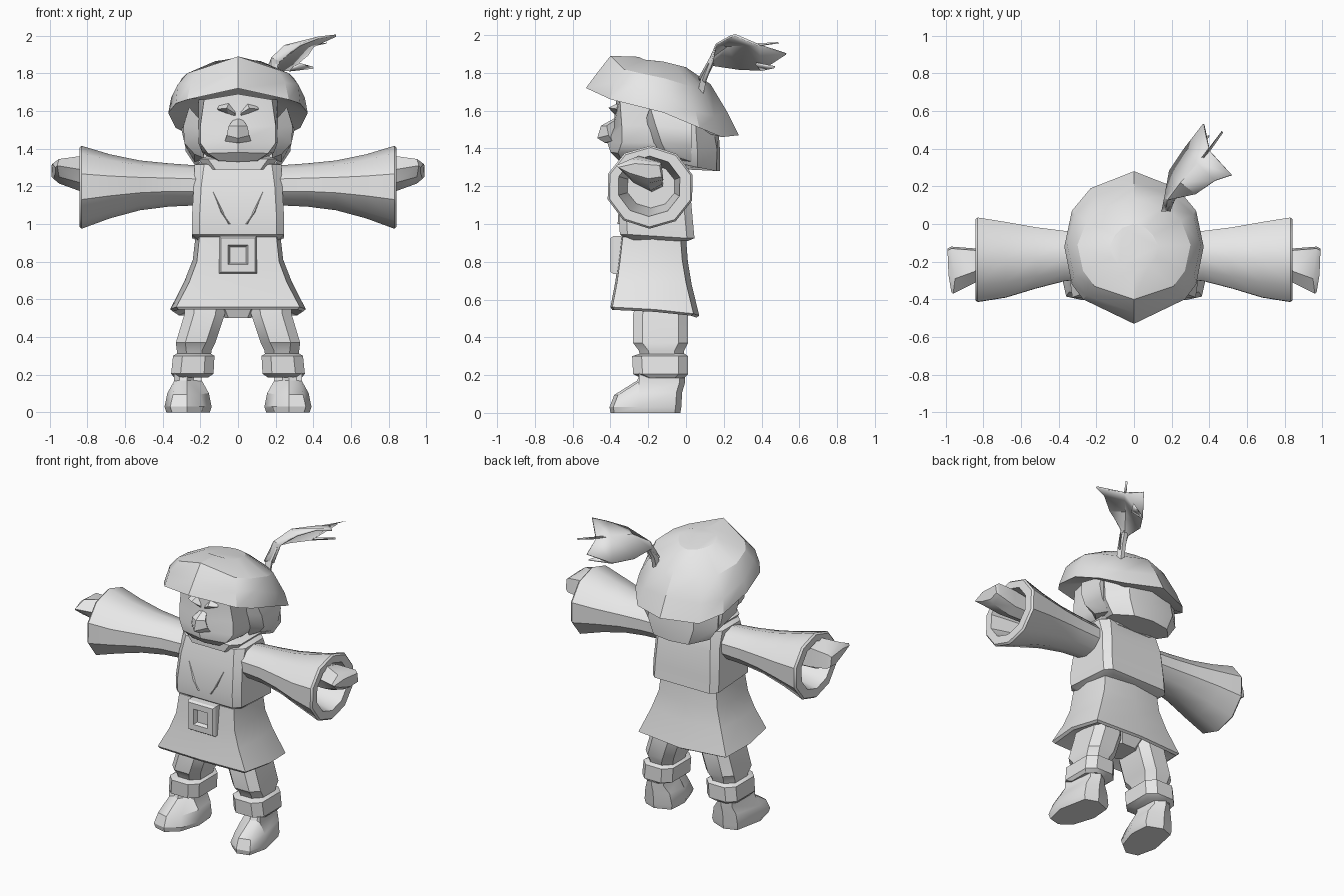
import bpy, bmesh, math
from mathutils import Vector

grey = bpy.data.materials.new("light_grey")
grey.diffuse_color = (0.8, 0.8, 0.8, 1)


def finish(name, bm, angle=32):
    bmesh.ops.recalc_face_normals(bm, faces=bm.faces)
    me = bpy.data.meshes.new(name)
    bm.to_mesh(me)
    bm.free()
    me.materials.append(grey)
    me.shade_smooth()
    me.set_sharp_from_angle(angle=math.radians(angle))
    ob = bpy.data.objects.new(name, me)
    bpy.context.collection.objects.link(ob)
    return ob


def loft(name, rings, caps=(True, True), angle=32):
    """Skin equal-length closed rings into a shell."""
    bm = bmesh.new()
    vs = [[bm.verts.new(p) for p in r] for r in rings]
    n = len(vs[0])
    for a, b in zip(vs, vs[1:]):
        for i in range(n):
            j = (i + 1) % n
            bm.faces.new((a[i], a[j], b[j], b[i]))
    if caps[0]:
        bm.faces.new(vs[0])
    if caps[1]:
        bm.faces.new(vs[-1])
    return finish(name, bm, angle)


def sym(half):
    """Complete a front-to-back half outline across x = 0."""
    return half + [(-x, y, z) for x, y, z in reversed(half) if x > 1e-6]


def block(hx, y0, y1, z, bevel=0.05, z_back=None):
    """Chamfered rectangular ring, optionally sloping towards the back."""
    zb = z if z_back is None else z_back
    return sym([(0, y0, z), (hx - bevel, y0, z), (hx, y0 + bevel, z),
                (hx, y1 - bevel, zb), (hx - bevel, y1, zb), (0, y1, zb)])


def leg_ring(x0, x1, y0, y1, z, c=0.05):
    return [(x0 + c, y0, z), (x1 - c, y0, z), (x1, y0 + c, z), (x1, y1 - c, z),
            (x1 - c, y1, z), (x0 + c, y1, z), (x0, y1 - c, z), (x0, y0 + c, z)]


def mirrored(ob):
    m = ob.modifiers.new("mirror", 'MIRROR')
    m.use_mirror_merge = False
    return ob


# Hat: tilted rim, slanted crown, hollow underside
rim = sym([(0, -.53, 1.72), (.27, -.40, 1.66), (.33, -.32, 1.64), (.37, -.12, 1.59),
           (.33, .07, 1.51), (.23, .19, 1.46), (0, .28, 1.47)])
shoulder = sym([(0, -.47, 1.80), (.25, -.38, 1.75), (.32, -.27, 1.74), (.355, -.11, 1.67),
                (.315, .05, 1.60), (.21, .15, 1.57), (0, .22, 1.59)])
crown = sym([(0, -.40, 1.89), (.21, -.33, 1.82), (.27, -.25, 1.80), (.30, -.11, 1.77),
             (.25, .02, 1.73), (.16, .09, 1.72), (0, .13, 1.74)])
top = sym([(0, -.25, 1.885), (.08, -.22, 1.87), (.12, -.18, 1.865), (.13, -.12, 1.86),
           (.10, -.06, 1.845), (.06, -.02, 1.835), (0, 0, 1.83)])
inner = [(x * .62, (y + .12) * .62 - .12, z + .03) for x, y, z in rim]
loft("hat", [inner, rim, shoulder, crown, top], angle=28)

# Head with a bulging muzzle, then hair wrapping the back
loft("head", [
    sym([(0, -.35, 1.33), (.10, -.34, 1.335), (.13, -.2, 1.335), (.12, -.05, 1.335), (0, -.02, 1.335)]),
    sym([(0, -.40, 1.38), (.16, -.36, 1.375), (.19, -.2, 1.38), (.18, -.02, 1.38), (0, .02, 1.38)]),
    sym([(0, -.42, 1.44), (.20, -.34, 1.43), (.21, -.2, 1.43), (.2, 0, 1.43), (0, .03, 1.43)]),
    sym([(0, -.385, 1.51), (.20, -.34, 1.52), (.21, -.2, 1.52), (.2, 0, 1.52), (0, .03, 1.52)]),
    sym([(0, -.365, 1.69), (.18, -.35, 1.66), (.21, -.2, 1.66), (.2, 0, 1.6), (0, .03, 1.6)])])
mirrored(loft("side_hair", [
    [(.18, -.22, 1.53), (.26, -.19, 1.62), (.28, .03, 1.56), (.18, .03, 1.56)],
    [(.19, -.20, 1.50), (.29, -.16, 1.52), (.30, .03, 1.50), (.18, .03, 1.50)],
    [(.19, -.18, 1.43), (.285, -.13, 1.43), (.28, .03, 1.41), (.18, .03, 1.41)],
    [(.18, -.14, 1.35), (.23, -.10, 1.37), (.23, .03, 1.33), (.18, .03, 1.33)]]))
loft("back_hair", [
    sym([(0, -.03, 1.29), (.20, -.03, 1.32), (.22, .06, 1.30), (.13, .16, 1.28), (0, .18, 1.28)]),
    sym([(0, -.03, 1.38), (.24, -.03, 1.38), (.28, .06, 1.39), (.17, .165, 1.39), (0, .18, 1.39)]),
    sym([(0, -.03, 1.56), (.24, -.03, 1.56), (.28, .05, 1.54), (.16, .14, 1.53), (0, .17, 1.53)])])

# Nose wedge, bridge and brows
loft("nose", [
    sym([(0, -.36, 1.57), (.02, -.36, 1.56), (0, -.33, 1.56)]),
    sym([(0, -.45, 1.52), (.05, -.42, 1.52), (0, -.33, 1.52)]),
    sym([(0, -.47, 1.455), (.06, -.41, 1.47), (0, -.33, 1.46)]),
    sym([(0, -.43, 1.43), (.07, -.39, 1.44), (0, -.33, 1.43)])], angle=15)
mirrored(loft("brow", [
    [(.01, -.37, 1.57), (.02, -.385, 1.59), (.01, -.36, 1.60)],
    [(.05, -.37, 1.585), (.06, -.41, 1.615), (.05, -.36, 1.64)],
    [(.10, -.34, 1.60), (.11, -.375, 1.61), (.10, -.35, 1.63)]], angle=15))

# Collar, tunic and flared skirt
loft("collar", [block(.17, -.32, .0, 1.29), block(.21, -.32, .03, 1.345), block(.16, -.28, 0, 1.36)])
loft("tunic", [
    block(.21, -.31, .01, .91, .04), block(.245, -.35, .045, .945, .04, .925),
    block(.245, -.355, .035, 1.03, .04), block(.235, -.33, .02, 1.2, .04),
    block(.23, -.30, -.01, 1.315, .05), block(.17, -.26, -.03, 1.335, .05)])


def skirt_ring(hx, y0, y1, zf, zb):
    return sym([(0, y0, zf), (hx * .91, y0 + .01, zf), (hx, (y0 + y1) / 2, (zf + zb) / 2 + .01),
                (hx * .91, y1 - .03, zb + .01), (0, y1, zb)])


loft("skirt", [
    skirt_ring(.18, -.28, .0, .60, .57), skirt_ring(.345, -.39, .055, .545, .505),
    skirt_ring(.36, -.40, .07, .56, .515), skirt_ring(.285, -.375, .03, .69, .68),
    skirt_ring(.24, -.36, .01, .80, .80), skirt_ring(.225, -.345, 0, .93, .93)])
mirrored(loft("tunic_crease", [
    [(.03, -.335, 1.0), (.045, -.362, 1.0), (.065, -.335, 1.0)],
    [(.06, -.335, 1.06), (.085, -.358, 1.06), (.10, -.335, 1.06)],
    [(.13, -.33, 1.17), (.132, -.335, 1.17), (.134, -.33, 1.17)]], angle=15))


# Belt buckle with a raised frame and recessed middle
def square(h, y, z=.836):
    return [(-h, y, z - h), (h, y, z - h), (h, y, z + h), (-h, y, z + h)]


loft("buckle", [square(.10, -.33), square(.10, -.385), square(.09, -.40),
                square(.052, -.40), square(.042, -.375)], angle=20)


# Wide sleeves with hollow cuffs
def sleeve_ring(x, ry, rz, cy, cz, n=10):
    return [(x, cy + ry * math.cos(2 * math.pi * i / n + .3),
             cz + rz * math.sin(2 * math.pi * i / n + .3)) for i in range(n)]


mirrored(loft("sleeve", [
    sleeve_ring(.20, .125, .105, -.165, 1.205), sleeve_ring(.37, .14, .115, -.17, 1.207),
    sleeve_ring(.52, .17, .132, -.18, 1.205), sleeve_ring(.68, .21, .17, -.19, 1.20),
    sleeve_ring(.83, .235, .22, -.19, 1.195), sleeve_ring(.842, .225, .21, -.19, 1.195),
    sleeve_ring(.842, .17, .16, -.195, 1.20), sleeve_ring(.62, .13, .115, -.185, 1.20)], angle=35))


# Mitten hands with a forward-pointing thumb side
def hand_ring(x, pts):
    return [(x + dx, y, z) for dx, y, z in pts]


mirrored(loft("hand", [
    hand_ring(.60, [(0, -.25, 1.25), (0, -.2, 1.29), (0, -.13, 1.28), (0, -.12, 1.2), (0, -.18, 1.17), (0, -.24, 1.2)]),
    hand_ring(.84, [(0, -.31, 1.29), (0, -.25, 1.36), (0, -.14, 1.33), (0, -.13, 1.21), (0, -.19, 1.175), (0, -.28, 1.22)]),
    hand_ring(.95, [(.01, -.37, 1.31), (0, -.29, 1.345), (.02, -.13, 1.325), (.02, -.12, 1.235), (0, -.2, 1.215), (0, -.3, 1.25)]),
    hand_ring(.98, [(-.01, -.36, 1.30), (.005, -.27, 1.32), (.01, -.14, 1.31), (.01, -.13, 1.25), (.0, -.2, 1.24), (-.01, -.3, 1.27)])]))

# Legs, boot cuffs and shoes
mirrored(loft("leg", [
    leg_ring(.06, .28, -.26, .0, .60), leg_ring(.07, .285, -.28, .01, .52),
    leg_ring(.12, .33, -.28, .01, .37), leg_ring(.14, .325, -.25, -.01, .33), leg_ring(.15, .32, -.23, -.02, .25)]))
mirrored(loft("boot_cuff", [
    leg_ring(.15, .32, -.24, -.01, .315), leg_ring(.125, .345, -.285, .01, .30),
    leg_ring(.13, .355, -.28, .01, .205), leg_ring(.16, .34, -.24, -.01, .185)]))


def shoe_ring(toe, z_toe, z_heel, grow, heel):
    return [(.18 - grow, heel - .04, z_heel), (.17 - grow, -.20, (z_toe + z_heel) / 2),
            (.215 - grow, toe + .06, z_toe), (.27, toe, z_toe), (.33 + grow, toe + .02, z_toe),
            (.36 + grow, -.25, (z_toe + z_heel) / 2), (.33 + grow * .6, heel - .03, z_heel), (.26, heel, z_heel)]


mirrored(loft("shoe", [
    shoe_ring(-.40, 0, 0, .02, -.03), shoe_ring(-.405, .03, .03, .03, -.025),
    shoe_ring(-.38, .095, .11, .015, -.02), shoe_ring(-.26, .17, .16, -.02, -.005),
    shoe_ring(-.24, .21, .21, -.02, -.005)]))
loft("breeches", [block(.07, -.22, -.05, .50, .02), block(.12, -.26, 0, .60, .03)])

# Feather: folded vane with a ragged tip, plus small barbs
left = [(.15, .07, 1.76), (.165, .14, 1.84), (.19, .28, 1.82), (.27, .40, 1.815), (.37, .53, 1.90)]
rib = [(.17, .07, 1.77), (.18, .13, 1.88), (.25, .22, 1.945), (.34, .32, 1.95), (.40, .39, 1.945)]
right = [(.20, .10, 1.75), (.22, .14, 1.86), (.33, .16, 1.95), (.43, .23, 1.99), (.52, .26, 2.0)]
bm = bmesh.new()
rows = [[bm.verts.new(p) for p in line] for line in (left, rib, right)]
for a, b in zip(rows, rows[1:]):
    for i in range(4):
        bm.faces.new((a[i], a[i + 1], b[i + 1], b[i]))
for pts in ([rib[3], (.47, .49, 1.96), rib[4]],
            [left[3], (.40, .47, 1.83), (.33, .37, 1.85)]):
    bm.faces.new([bm.verts.new(p) for p in pts])
vane = finish("feather", bm, 40)
sol = vane.modifiers.new("thickness", 'SOLIDIFY')
sol.thickness = .012
sol.offset = 0
loft("quill", [[(x + dx, y + dy, z) for dx, dy in ((-.022, -.012), (.022, -.012), (.012, .02), (-.015, .02))]
               for x, y, z in ((.17, .07, 1.68), (.175, .09, 1.77), (.19, .13, 1.85))])
